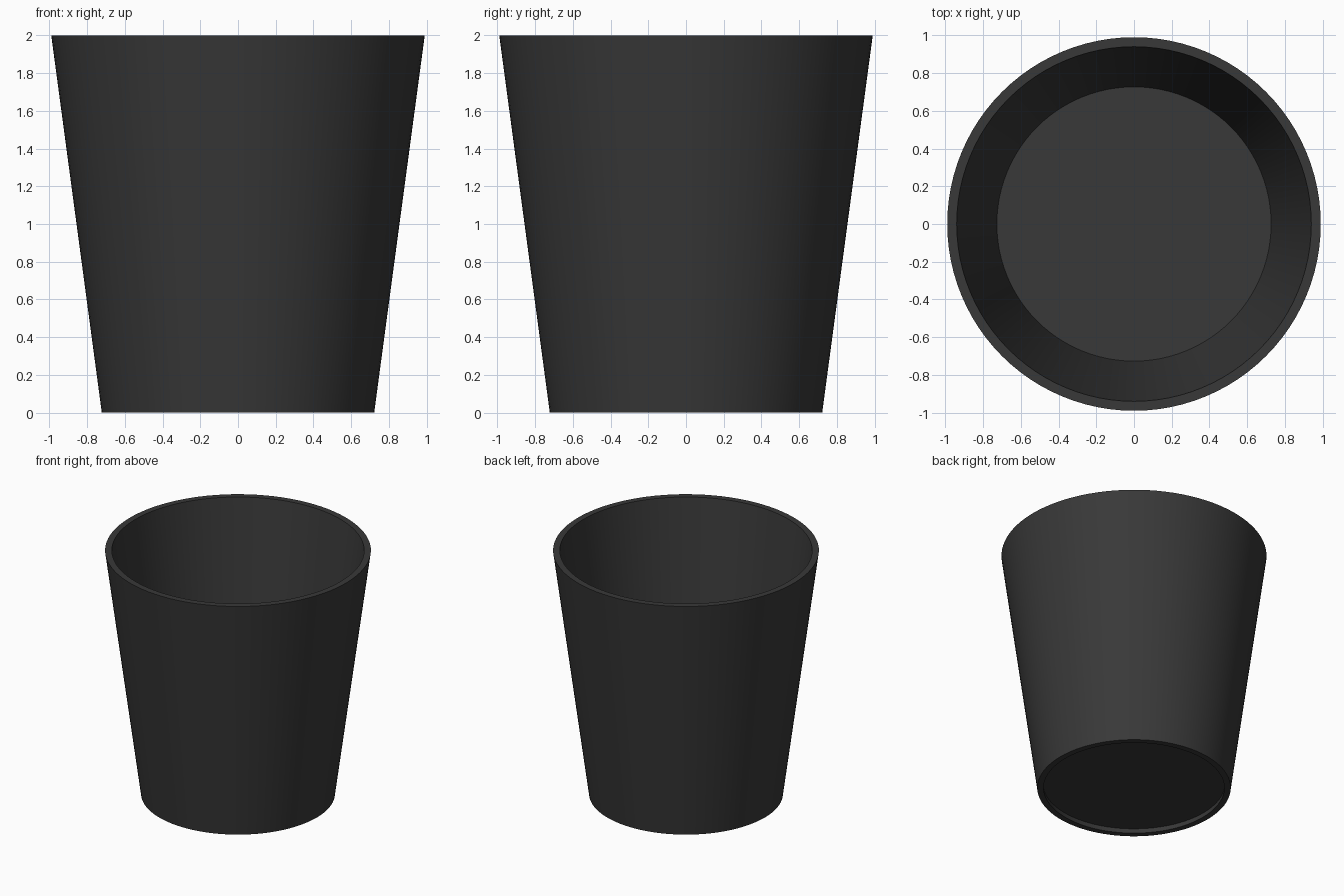
import bpy, bmesh
from math import tau, radians

if "Cube" in bpy.data.objects:
    bpy.data.objects.remove(bpy.data.objects["Cube"])

SIDES = 96

# Dark plastic
dark = bpy.data.materials.new("dark_grey")
dark.diffuse_color = (0.04, 0.04, 0.04, 1)
dark.use_nodes = True
dark.node_tree.nodes["Principled BSDF"].inputs["Base Color"].default_value = dark.diffuse_color

# Half profile (radius, height): recessed base, foot, outer wall, rim, inner wall, raised floor
profile = [(0, 0.04), (0.68, 0.04), (0.675, 0), (0.722, 0), (0.99, 2),
           (0.94, 2), (0.727, 0.4), (0, 0.4)]


def lathe(name, points):
    bm = bmesh.new()
    verts = [bm.verts.new((r, 0, z)) for r, z in points]
    edges = [bm.edges.new(pair) for pair in zip(verts, verts[1:])]
    bmesh.ops.spin(bm, geom=verts + edges, cent=(0, 0, 0), axis=(0, 0, 1),
                   angle=tau, steps=SIDES, use_merge=True)
    bmesh.ops.remove_doubles(bm, verts=bm.verts, dist=1e-4)
    bmesh.ops.recalc_face_normals(bm, faces=bm.faces)
    mesh = bpy.data.meshes.new(name)
    bm.to_mesh(mesh)
    bm.free()
    obj = bpy.data.objects.new(name, mesh)
    bpy.context.collection.objects.link(obj)
    return obj


# Tapered pot
pot = lathe("tapered_pot", profile)
pot.data.materials.append(dark)
bpy.context.view_layer.objects.active = pot
pot.select_set(True)
bpy.ops.object.shade_smooth_by_angle(angle=radians(30))
